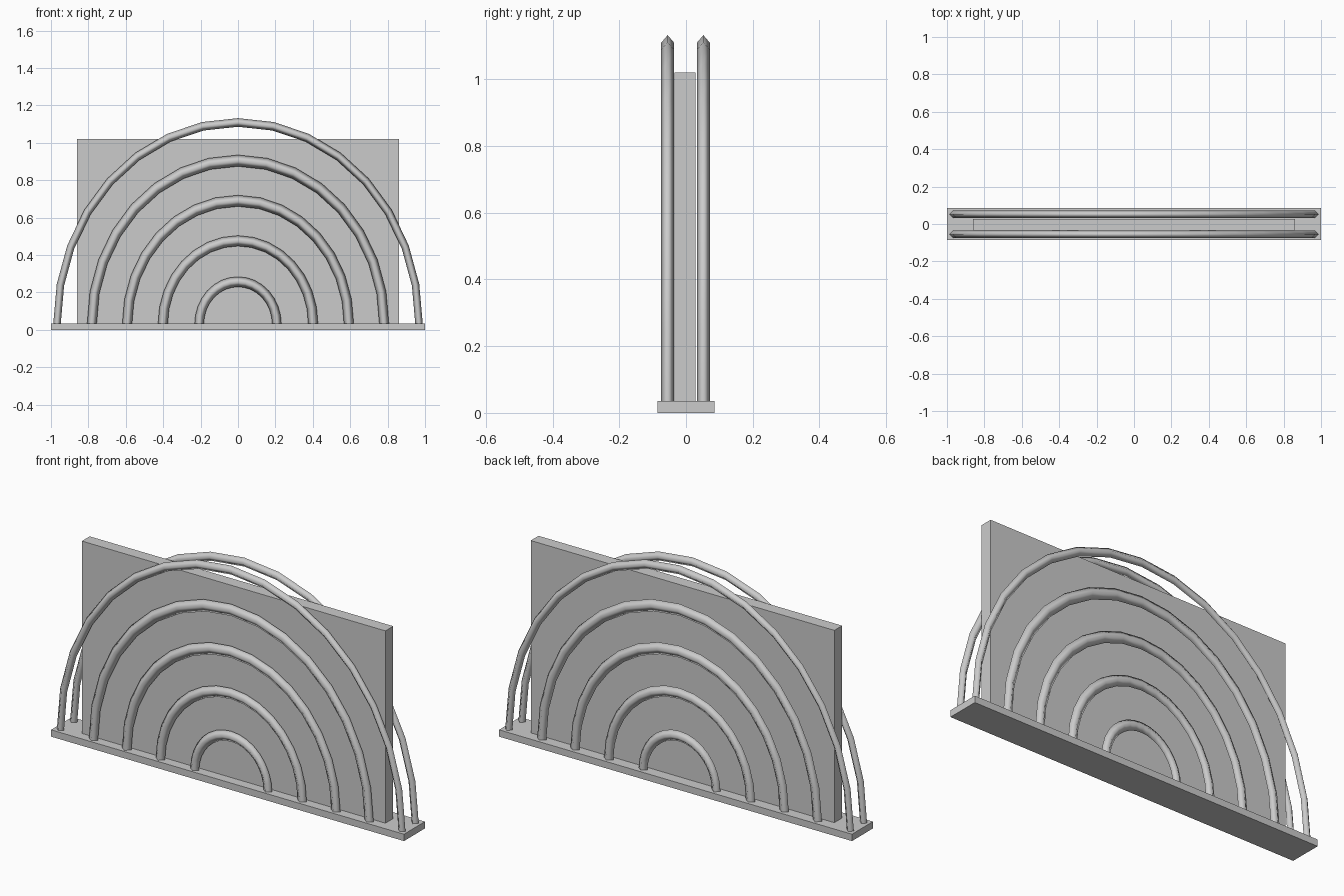
import bpy, bmesh, math

if "Cube" in bpy.data.objects:
    bpy.data.objects.remove(bpy.data.objects["Cube"])

BASE_TOP = 0.035


def box(name, x0, x1, y0, y1, z0, z1):
    bpy.ops.mesh.primitive_cube_add(size=1, location=((x0 + x1) / 2, (y0 + y1) / 2, (z0 + z1) / 2))
    ob = bpy.context.object
    ob.name = name
    ob.scale = (x1 - x0, y1 - y0, z1 - z0)
    bpy.ops.object.transform_apply(location=False, rotation=False, scale=True)


def arch(name, y, outer, inner, segments, depth=0.0195):
    """Half-ellipse tube with a diamond section, between outer and inner (x radius, top z)."""
    bm = bmesh.new()
    mid = [(a + b) / 2 for a, b in zip(outer, inner)]
    section = [(outer, 0), (mid, depth), (inner, 0), (mid, -depth)]
    rings = []
    for i in range(segments + 1):
        t = math.pi * i / segments
        rings.append([bm.verts.new((rx * math.cos(t), y + dy,
                                    BASE_TOP - 0.005 + (top - BASE_TOP + 0.005) * math.sin(t)))
                      for (rx, top), dy in section])
    for a, b in zip(rings, rings[1:]):
        for k in range(4):
            n = (k + 1) % 4
            bm.faces.new((a[k], a[n], b[n], b[k]))
    bm.faces.new(rings[0])
    bm.faces.new(rings[-1])
    bmesh.ops.recalc_face_normals(bm, faces=bm.faces)
    me = bpy.data.meshes.new(name)
    bm.to_mesh(me)
    bm.free()
    for p in me.polygons:
        p.use_smooth = len(p.vertices) == 4 and p.index < segments * 4
    ob = bpy.data.objects.new(name, me)
    bpy.context.collection.objects.link(ob)


# Base plate and upright panel
box("base", -1, 1, -0.085, 0.085, 0, BASE_TOP)
box("panel", -0.86, 0.86, -0.035, 0.028, BASE_TOP - 0.005, 1.02)

# Five nested arches on each side of the panel
arches = [((0.988, 1.132), (0.948, 1.086)),
          ((0.807, 0.935), (0.756, 0.874)),
          ((0.619, 0.72), (0.567, 0.66)),
          ((0.428, 0.504), (0.376, 0.448)),
          ((0.232, 0.284), (0.183, 0.23))]
for side, y in (("front", -0.055), ("back", 0.052)):
    for i, (outer, inner) in enumerate(arches):
        arch(f"{side}_arch_{i + 1}", y, outer, inner, 16)
